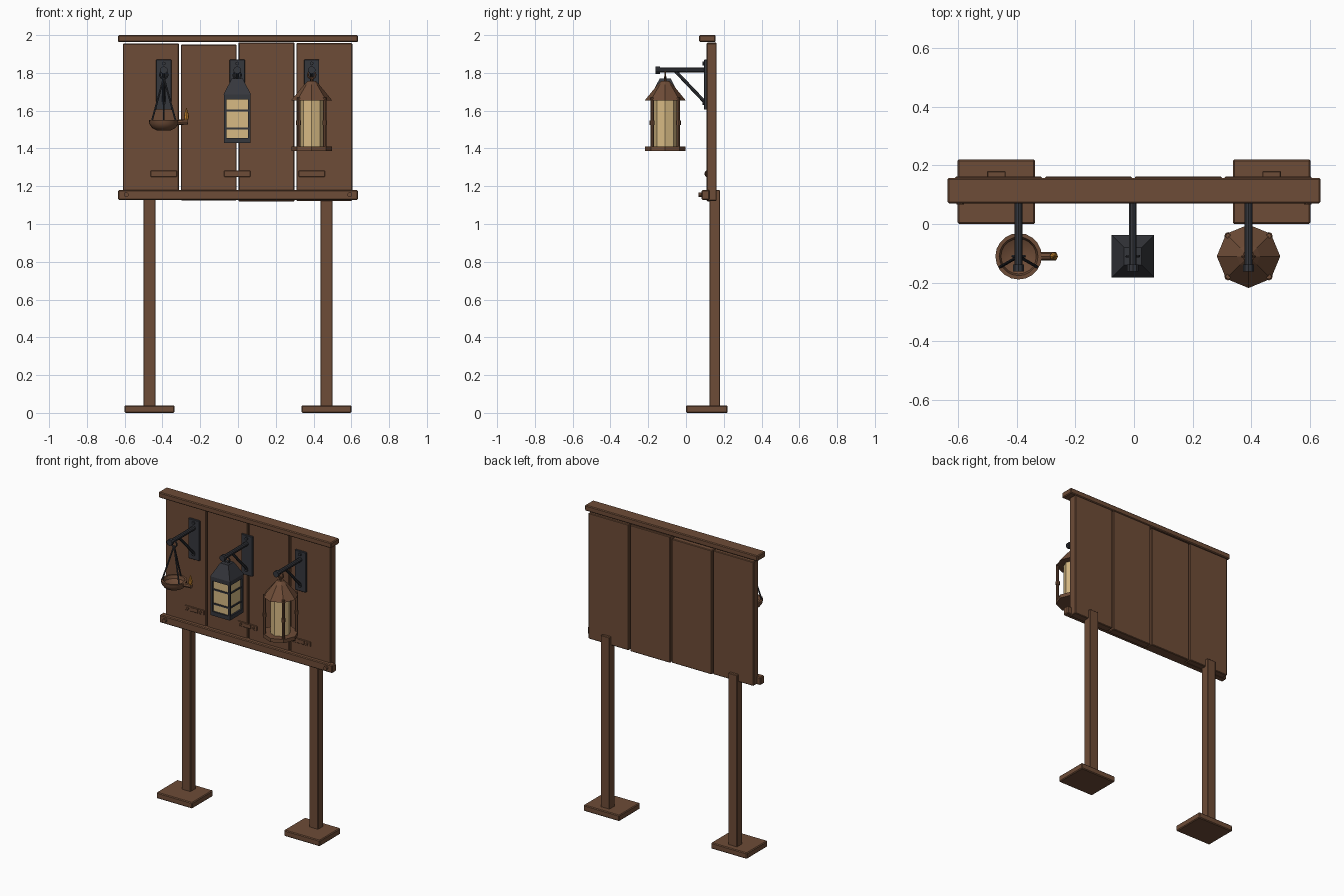
import bpy, bmesh, math
from mathutils import Vector

if "Cube" in bpy.data.objects:
    bpy.data.objects.remove(bpy.data.objects["Cube"])


def material(name, rgb):
    m = bpy.data.materials.new(name)
    m.use_nodes = True
    m.diffuse_color = (*rgb, 1)
    m.node_tree.nodes["Principled BSDF"].inputs["Base Color"].default_value = (*rgb, 1)
    return m


WOOD = material("brown wood", (0.155, 0.072, 0.038))
IRON = material("dark iron", (0.036, 0.038, 0.046))
GLASS = material("warm glass", (0.68, 0.49, 0.23))
FLAME = material("orange flame", (0.62, 0.25, 0.03))


def finish(name, bm, mat, bevel=0, smooth=False):
    bmesh.ops.recalc_face_normals(bm, faces=bm.faces)
    for f in bm.faces:
        f.smooth = smooth
    mesh = bpy.data.meshes.new(name)
    bm.to_mesh(mesh)
    bm.free()
    mesh.materials.append(mat)
    ob = bpy.data.objects.new(name, mesh)
    bpy.context.collection.objects.link(ob)
    if bevel:
        mod = ob.modifiers.new("edge", "BEVEL")
        mod.width, mod.segments = bevel, 1
    return ob


def box(name, x, y, z, mat=WOOD, bevel=0.0):
    """Box from three (low, high) ranges."""
    bm = bmesh.new()
    bmesh.ops.create_cube(bm, size=1)
    for v in bm.verts:
        v.co = [(a + b) / 2 + c * (b - a) for (a, b), c in zip((x, y, z), v.co)]
    return finish(name, bm, mat, bevel)


def rod(name, start, end, r, mat=IRON, sides=8):
    """Straight bar between two points."""
    a, b = Vector(start), Vector(end)
    bm = bmesh.new()
    bmesh.ops.create_cone(bm, cap_ends=True, segments=sides, radius1=r, radius2=r, depth=(b - a).length)
    turn = (b - a).to_track_quat("Z", "Y")
    for v in bm.verts:
        v.co = turn @ v.co + (a + b) / 2
    return finish(name, bm, mat)


def lathe(name, x, y, profile, mat, sides, turn=0.0, smooth=False):
    """Revolve (radius, height) points around a vertical axis."""
    bm = bmesh.new()
    rings = []
    for r, z in profile:
        rings.append([bm.verts.new((x + r * math.cos(turn + math.tau * i / sides),
                                    y + r * math.sin(turn + math.tau * i / sides), z))
                      for i in range(sides)])
    for low, high in zip(rings, rings[1:]):
        for i in range(sides):
            j = (i + 1) % sides
            bm.faces.new((low[i], low[j], high[j], high[i]))
    bm.faces.new(rings[0])
    bm.faces.new(rings[-1])
    ob = finish(name, bm, mat)
    if smooth:
        bpy.ops.object.select_all(action="DESELECT")
        ob.select_set(True)
        bpy.context.view_layer.objects.active = ob
        bpy.ops.object.shade_smooth_by_angle(angle=math.radians(40))
    return ob


def ring(name, x, y, z, mat):
    """Upright hanging ring facing the front."""
    bpy.ops.mesh.primitive_torus_add(location=(x, y, z), rotation=(math.pi / 2, 0, 0),
                                     major_radius=0.02, minor_radius=0.005,
                                     major_segments=16, minor_segments=6)
    bpy.context.object.name = name
    bpy.context.object.data.materials.append(mat)


# Posts and feet
for side, s in (("left", 1), ("right", -1)):
    cx = s * 0.469
    box(side + "_post", (cx - 0.032, cx + 0.032), (0.125, 0.18), (0.03, 1.18), bevel=0.003)
    box(side + "_foot", (cx - 0.132, cx + 0.132), (0, 0.22), (0, 0.04), bevel=0.005)

# Back boards and rails
for i, (top, bottom) in enumerate(((1.955, 1.13), (1.95, 1.125), (1.96, 1.12), (1.958, 1.122))):
    x = -0.609 + i * 0.306
    box(f"board_{i + 1}", (x, x + 0.296), (0.109, 0.162), (bottom, top), bevel=0.004)
box("top_rail", (-0.635, 0.635), (0.07, 0.157), (1.963, 2), bevel=0.005)
box("bottom_rail", (-0.635, 0.635), (0.083, 0.125), (1.128, 1.18), bevel=0.005)
for x in (-0.592, 0.592):
    rod("rail_bolt", (x, 0.067, 1.155), (x, 0.09, 1.155), 0.013, WOOD, 10)

LAMPS = (-0.393, -0.004, 0.39)
LY = -0.11
for x in LAMPS:
    # Small latch under each lamp
    box("latch_bar", (x - 0.07, x + 0.07), (0.104, 0.11), (1.25, 1.282), bevel=0.002)
    box("latch_block", (x - 0.026, x + 0.026), (0.101, 0.11), (1.254, 1.278))
    for s in (-1, 1):
        rod("latch_stud", (x + s * 0.047, 0.097, 1.266), (x + s * 0.047, 0.11, 1.266), 0.007, WOOD)

    # Wall bracket with arm and brace
    box("bracket_plate", (x - 0.04, x + 0.04), (0.096, 0.112), (1.605, 1.87), IRON, 0.002)
    rod("bracket_arm", (x, 0.1, 1.815), (x, -0.15, 1.815), 0.014, IRON, 10)
    rod("arm_tip", (x, -0.138, 1.815), (x, -0.161, 1.815), 0.02, IRON, 10)
    rod("bracket_brace", (x, -0.055, 1.808), (x, 0.1, 1.645), 0.009)
    for z in (1.85, 1.64):
        rod("bracket_bolt", (x, 0.088, z), (x, 0.1, z), 0.01)

# Hanging oil bowl
x = LAMPS[0]
ring("bowl_ring", x, LY, 1.79, IRON)
lathe("oil_bowl", x, LY, [(0.035, 1.495), (0.062, 1.508), (0.077, 1.53), (0.079, 1.551),
                          (0.066, 1.551), (0.06, 1.53), (0.03, 1.515)], WOOD, 20, smooth=True)
for degrees in (90, 210, 330):
    a = math.radians(degrees)
    rod("bowl_chain", (x, LY, 1.775), (x + 0.072 * math.cos(a), LY + 0.072 * math.sin(a), 1.548), 0.005)
rod("bowl_spout", (x + 0.068, LY, 1.537), (x + 0.128, LY, 1.541), 0.014, WOOD)
lathe("flame", x + 0.12, LY, [(0.006, 1.545), (0.014, 1.565), (0.009, 1.59), (0.001, 1.615)],
      FLAME, 8, smooth=True)

# Square iron lantern
x = LAMPS[1]
H = 0.071
ring("square_lantern_ring", x, LY, 1.788, IRON)
box("square_lantern_base", (x - H, x + H), (LY - H, LY + H), (1.428, 1.455), IRON)
box("square_lantern_top", (x - H, x + H), (LY - H, LY + H), (1.658, 1.688), IRON)
lathe("square_lantern_roof", x, LY, [(0.102, 1.686), (0.042, 1.77)], IRON, 4, math.pi / 4)
box("square_lantern_glass", (x - 0.06, x + 0.06), (LY - 0.06, LY + 0.06), (1.45, 1.662), GLASS)
for sx in (-1, 1):
    for sy in (-1, 1):
        cx, cy = x + sx * 0.064, LY + sy * 0.064
        box("square_lantern_corner", (cx - 0.007, cx + 0.007), (cy - 0.007, cy + 0.007),
            (1.45, 1.665), IRON)
for z in (1.505, 1.6):
    box("square_lantern_bar", (x - 0.066, x + 0.066), (LY - 0.066, LY + 0.066), (z - 0.005, z + 0.005), IRON)

# Round-roofed eight-sided lantern
x = LAMPS[2]
ring("round_lantern_ring", x, LY, 1.79, WOOD)
rod("round_lantern_stem", (x, LY, 1.74), (x, LY, 1.78), 0.006, WOOD)
lathe("round_lantern_roof", x, LY, [(0.108, 1.655), (0.04, 1.738), (0.02, 1.758)], WOOD, 8)
lathe("round_lantern_base", x, LY, [(0.108, 1.387), (0.108, 1.411)], WOOD, 8)
lathe("round_lantern_glass", x, LY, [(0.062, 1.405), (0.062, 1.66)], GLASS, 8)
for k in range(4):
    a = math.pi / 4 + k * math.pi / 2
    px, py = x + 0.098 * math.cos(a), LY + 0.098 * math.sin(a)
    rod("round_lantern_post", (px, py, 1.405), (px, py, 1.67), 0.009, WOOD)
    rod("round_lantern_knob", (px, py, 1.525), (px, py, 1.547), 0.013, WOOD)
